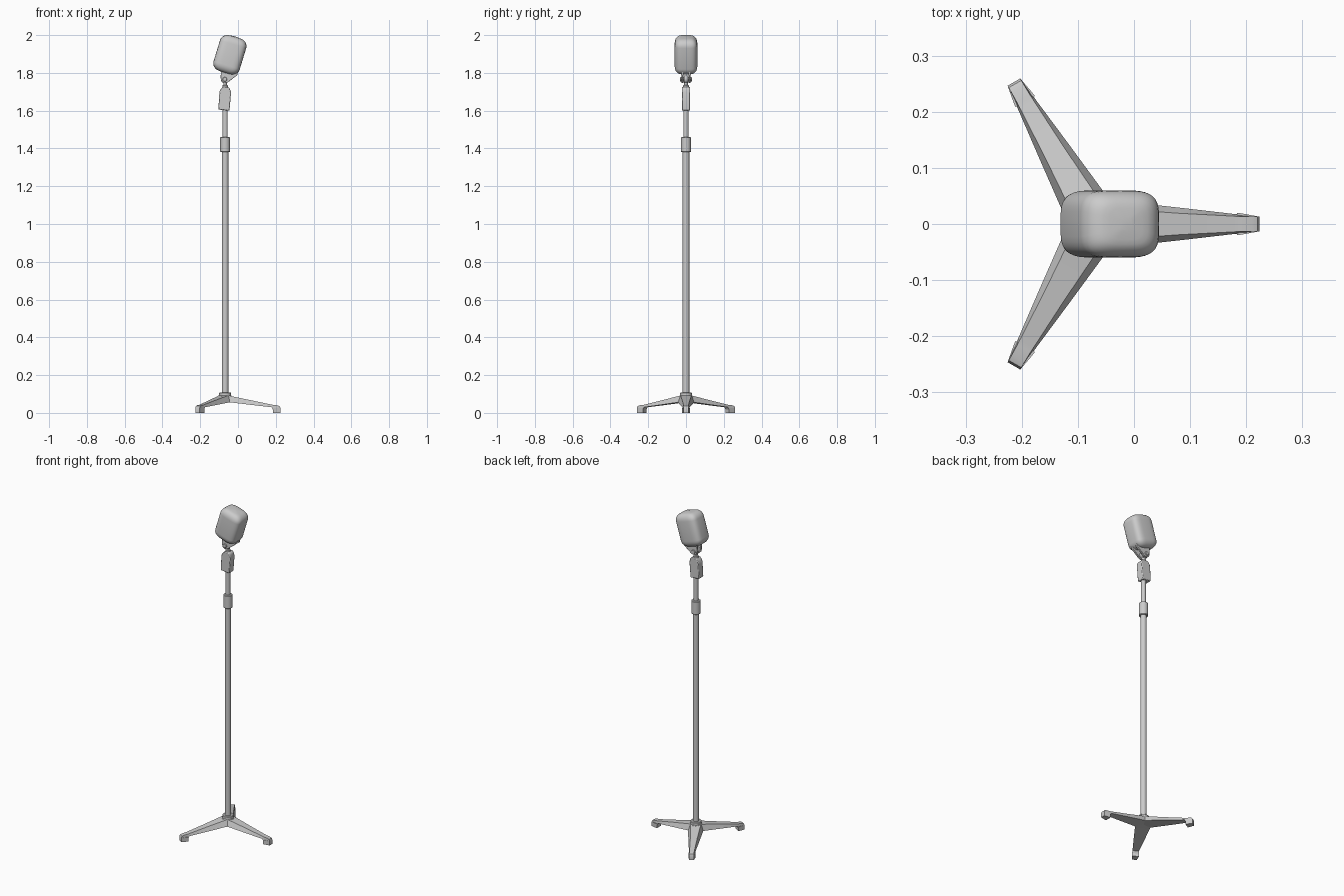
import bpy, bmesh, math
from mathutils import Matrix, Vector

if "Cube" in bpy.data.objects:
    bpy.data.objects.remove(bpy.data.objects["Cube"])

PX = -0.068  # pole axis


def finish(name, bm, mat=None, angle=35, bevel=0):
    if mat:
        bm.transform(mat)
    bmesh.ops.recalc_face_normals(bm, faces=bm.faces)
    me = bpy.data.meshes.new(name)
    bm.to_mesh(me)
    bm.free()
    ob = bpy.data.objects.new(name, me)
    bpy.context.collection.objects.link(ob)
    if bevel:
        m = ob.modifiers.new("bevel", 'BEVEL')
        m.width, m.segments, m.limit_method = bevel, 2, 'ANGLE'
    bpy.ops.object.select_all(action='DESELECT')
    ob.select_set(True)
    bpy.context.view_layer.objects.active = ob
    bpy.ops.object.shade_smooth_by_angle(angle=math.radians(angle))
    return ob


def loft(name, rings, mat=None, **kw):
    """Skin equal-length rings of points and cap both ends."""
    bm = bmesh.new()
    vs = [[bm.verts.new(p) for p in r] for r in rings]
    n = len(rings[0])
    for a, b in zip(vs, vs[1:]):
        for i in range(n):
            j = (i + 1) % n
            bm.faces.new((a[i], a[j], b[j], b[i]))
    bm.faces.new(vs[0])
    bm.faces.new(vs[-1])
    return finish(name, bm, mat, **kw)


def turned(name, profile, mat=None, n=24):
    """Round part from (radius, height) pairs."""
    mat = mat or Matrix.Translation((PX, 0, 0))
    rings = [[(r * math.cos(2 * math.pi * i / n), r * math.sin(2 * math.pi * i / n), z)
              for i in range(n)] for r, z in profile]
    return loft(name, rings, mat)


def slab(name, outline, y0, y1, **kw):
    """Front-view (x, z) outline extruded along y."""
    return loft(name, [[(x, y, z) for x, z in outline] for y in (y0, y1)], **kw)


# Three cast legs with foot pads
sections = [  # distance, top z, bottom z, top half width, bottom half width
    (0.0, 0.096, 0.058, 0.031, 0.045), (0.05, 0.085, 0.053, 0.026, 0.040),
    (0.15, 0.064, 0.041, 0.019, 0.029), (0.245, 0.044, 0.030, 0.014, 0.018),
    (0.256, 0.042, 0.012, 0.0135, 0.017), (0.278, 0.040, 0.008, 0.013, 0.0145),
    (0.288, 0.036, 0.006, 0.013, 0.0135), (0.292, 0.027, 0.006, 0.013, 0.013)]
pad = [(0.252, 0.020), (0.262, 0.0185), (0.292, 0.013)]
pad = pad + [(d, -w) for d, w in reversed(pad)]
for i in range(3):
    M = Matrix.Translation((PX, 0, 0)) @ Matrix.Rotation(i * math.tau / 3, 4, 'Z')
    loft(f"leg_{i + 1}", [[(d, -wt, zt), (d, wt, zt), (d, wb, zb), (d, -wb, zb)]
                          for d, zt, zb, wt, wb in sections], M, angle=30)
    loft(f"foot_pad_{i + 1}", [[(d, w, z) for d, w in pad] for z in (0, 0.026)], M)

# Base collar, pole, height clutch, inner tube
turned("base_collar", [(0.036, 0.07), (0.036, 0.09), (0.032, 0.092), (0.032, 0.105), (0.029, 0.108)])
turned("lower_pole", [(0.0175, 0.07), (0.0175, 1.39)])
turned("height_clutch", [(0.023, 1.38), (0.026, 1.383), (0.026, 1.457), (0.023, 1.46)])
turned("upper_tube", [(0.0135, 1.44), (0.0135, 1.63)])

# Holder block and neck
slab("holder", [(-0.104, 1.606), (-0.045, 1.60), (-0.037, 1.695), (-0.043, 1.718),
                (-0.053, 1.727), (-0.083, 1.724), (-0.096, 1.708), (-0.099, 1.69)],
     -0.022, 0.022, bevel=0.004)
turned("neck", [(0.015, 1.715), (0.015, 1.733), (0.010, 1.737), (0.010, 1.765)])

# Swivel joint: centre lug, pivot bolt and two cheeks
across = Matrix.Translation((PX - 0.002, 0, 1.766)) @ Matrix.Rotation(math.pi / 2, 4, 'X')
turned("pivot_lug", [(0.021, -0.010), (0.021, 0.010)], across)
turned("pivot_bolt", [(0.010, -0.031), (0.012, -0.029), (0.012, 0.029), (0.010, 0.031)], across, 16)
cheek = [(-0.092, 1.772), (-0.088, 1.755), (-0.074, 1.745), (-0.056, 1.748),
         (-0.004, 1.788), (0.002, 1.812), (-0.09, 1.825)]
for name, s in (("front_cheek", -1), ("back_cheek", 1)):
    slab(name, cheek, s * 0.012, s * 0.025, bevel=0.002)

# Microphone head: rounded-box loft, tilted towards +x
def head_ring(t, a, b, n=40):
    pts = []
    for i in range(n):
        c, s = math.cos(math.tau * i / n), math.sin(math.tau * i / n)
        e = 2 / 3.8
        pts.append((a * math.copysign(abs(c) ** e, c), b * math.copysign(abs(s) ** e, s), t))
    return pts

cap = []
for k in range(7):
    q = k / 6 * math.pi / 2
    cap.append((0.058 + 0.040 * math.sin(q), 0.0725 - 0.042 * (1 - math.cos(q)),
                0.060 - 0.032 * (1 - math.cos(q))))
cap.append((0.1005, 0.012, 0.012))
prof = [(-t, a, b) for t, a, b in reversed(cap)] + cap
H = Matrix.Translation((-0.043, 0, 1.896)) @ Matrix.Rotation(math.radians(17), 4, 'Y')
loft("microphone_head", [head_ring(*p) for p in prof], H, angle=40)
